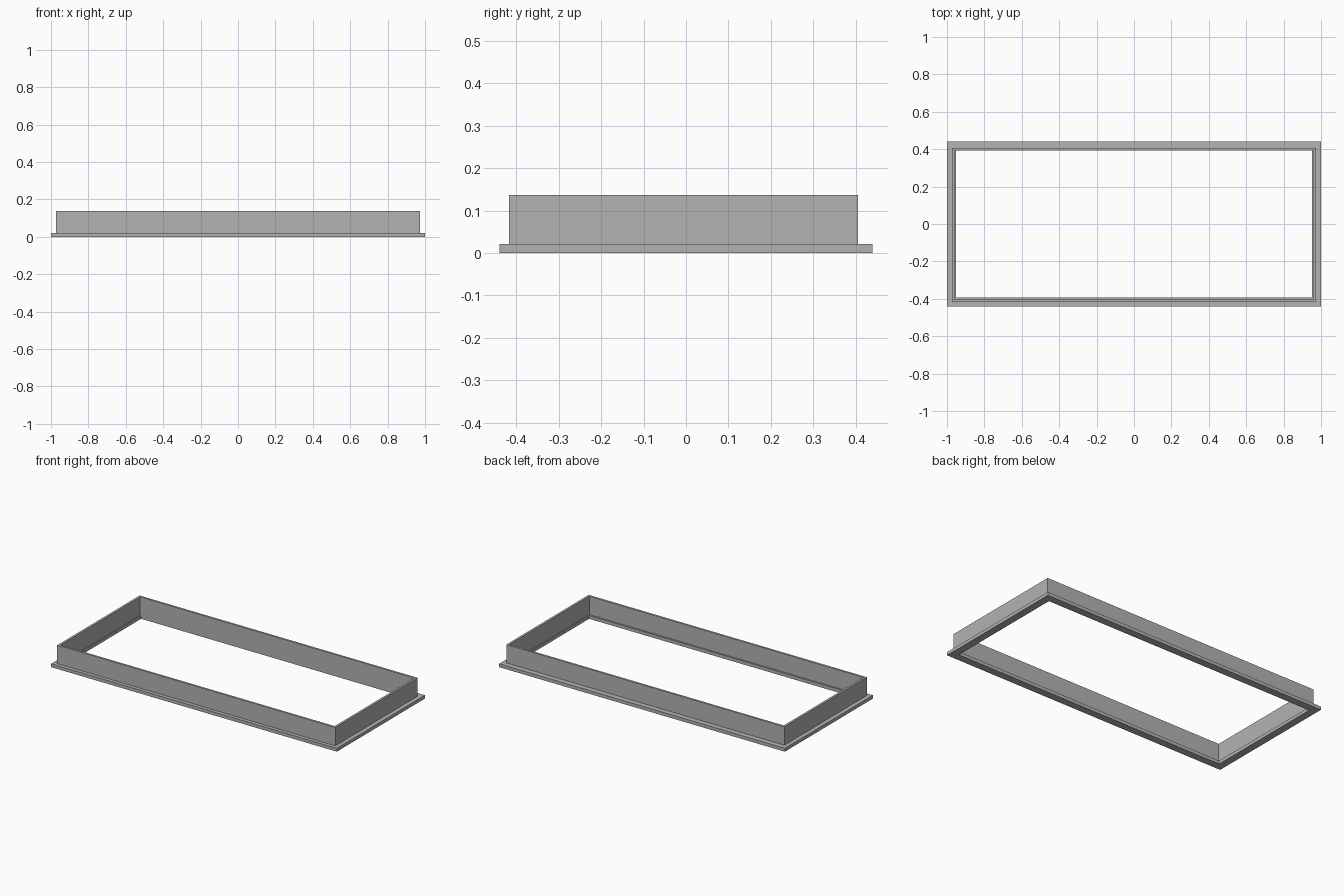
import bpy
import bmesh

default_cube = bpy.data.objects.get("Cube")
if default_cube:
    bpy.data.objects.remove(default_cube, do_unlink=True)

grey = bpy.data.materials.new("plain grey")
grey.use_nodes = True
grey.diffuse_color = (0.45, 0.45, 0.45, 1)
grey.node_tree.nodes["Principled BSDF"].inputs["Base Color"].default_value = grey.diffuse_color


def rectangular_frame(name, outer, inner, bottom, top, y_shift=0):
    """Hollow rectangle, with half sizes of its outer and inner edges."""
    bm = bmesh.new()
    corners = ((-1, -1), (1, -1), (1, 1), (-1, 1))
    # Cross-section corners, going round the rim
    section = ((outer, bottom), (outer, top), (inner, top), (inner, bottom))
    rings = [[bm.verts.new((sx * half[0], sy * half[1] + y_shift, z))
              for half, z in section] for sx, sy in corners]
    for i, ring in enumerate(rings):
        following = rings[(i + 1) % 4]
        for j in range(4):
            k = (j + 1) % 4
            bm.faces.new((ring[j], following[j], following[k], ring[k]))
    bmesh.ops.recalc_face_normals(bm, faces=bm.faces)
    mesh = bpy.data.meshes.new(name)
    bm.to_mesh(mesh)
    bm.free()
    mesh.materials.append(grey)
    obj = bpy.data.objects.new(name, mesh)
    bpy.context.collection.objects.link(obj)
    return obj


# Flat flange at the base
rectangular_frame("base_flange", (1.0, 0.44), (0.953, 0.393), 0, 0.021)

# Thin upright wall, set slightly towards the front
rectangular_frame("upright_wall", (0.973, 0.4115), (0.959, 0.398), 0.021, 0.137, -0.0055)
